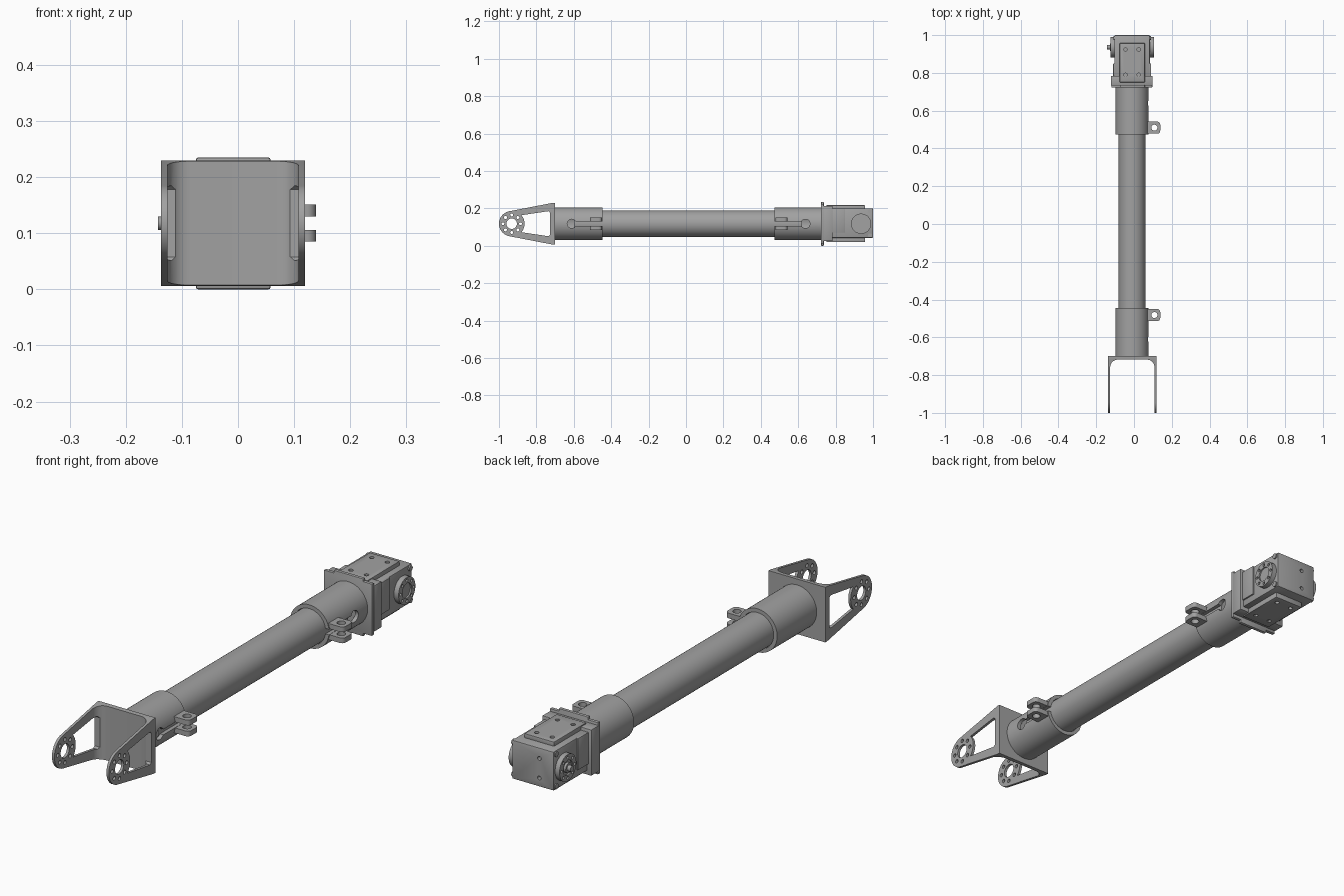
import bpy, bmesh
from math import pi, sin, cos, atan2, acos, hypot
from mathutils import Vector

cube = bpy.data.objects.get("Cube")
if cube:
    bpy.data.objects.remove(cube)

GREY = (0.36, 0.36, 0.36, 1)
metal = bpy.data.materials.new("plain grey")
metal.use_nodes = True
metal.diffuse_color = GREY
metal.node_tree.nodes["Principled BSDF"].inputs["Base Color"].default_value = GREY

CX, CZ = -0.01, 0.118          # long axis of the arm
FORK_Y, SERVO_Y = -0.932, 0.936  # pivot positions


def prism(name, pts, axis, lo, hi, bevel=0):
    """Extrude a 2D outline along an axis; outline axes are the other two in xyz order."""
    bm = bmesh.new()
    rings = []
    for d in (lo, hi):
        ring = []
        for p in pts:
            co = list(p)
            co.insert("xyz".index(axis), d)
            ring.append(bm.verts.new(co))
        rings.append(ring)
    a, b = rings
    bm.faces.new(a)
    bm.faces.new(b)
    for i in range(len(pts)):
        j = (i + 1) % len(pts)
        bm.faces.new((a[i], a[j], b[j], b[i]))
    bmesh.ops.recalc_face_normals(bm, faces=bm.faces)
    if bevel:
        bmesh.ops.bevel(bm, geom=bm.edges[:], offset=bevel, segments=2,
                        profile=0.5, affect="EDGES")
    mesh = bpy.data.meshes.new(name)
    bm.to_mesh(mesh)
    bm.free()
    mesh.materials.append(metal)
    ob = bpy.data.objects.new(name, mesh)
    bpy.context.collection.objects.link(ob)
    return ob


def arc(u, v, r, a0=0, a1=2 * pi, n=32, closed=True):
    steps = n if closed else n - 1
    return [(u + r * cos(a0 + (a1 - a0) * i / steps),
             v + r * sin(a0 + (a1 - a0) * i / steps)) for i in range(n)]


def cyl(name, axis, u, v, r, lo, hi, n=32):
    return prism(name, arc(u, v, r, n=n), axis, lo, hi)


def box(name, x0, x1, y0, y1, z0, z1, bevel=0):
    return prism(name, [(x0, y0), (x1, y0), (x1, y1), (x0, y1)], "z", z0, z1, bevel)


def boolean(ob, cutters, op="DIFFERENCE"):
    for c in cutters:
        mod = ob.modifiers.new("cut", "BOOLEAN")
        mod.operation, mod.solver, mod.object = op, "EXACT", c
        bpy.context.view_layer.update()
        deps = bpy.context.evaluated_depsgraph_get()
        mesh = bpy.data.meshes.new_from_object(ob.evaluated_get(deps))
        ob.modifiers.clear()
        ob.data = mesh
        bpy.data.objects.remove(c)
    return ob


def bolt_circle(y, r, hole, lo, hi):
    return [cyl("hole", "x", y + r * cos(k * pi / 4), CZ + r * sin(k * pi / 4),
                hole, lo, hi, 12) for k in range(8)]


# Tube
cyl("main_tube", "y", CX, CZ, 0.071, -0.6, 0.62, 64)

# Fork: U-shaped plan with filleted inside corners
L, R, T, F = -0.137, 0.119, 0.011, 0.04
back, inner = -0.70, -0.718
plan = [(L, -1.05), (L, back), (R, back), (R, -1.05), (R - T, -1.05)]
plan += arc(R - T - F, inner - F, F, 0, pi / 2, 9, False)
plan += arc(L + T + F, inner - F, F, pi / 2, pi, 9, False)
plan += [(L + T, -1.05)]
fork = prism("fork", plan, "z", 0, 0.24)

# Fork side outline: tapered, with a round end
HUB, HALF, ROOT = 0.068, 0.112, -0.71
span = ROOT - FORK_Y
tangent = atan2(HALF, span) + acos(HUB / hypot(span, HALF))
side = [(back + 0.01, CZ - HALF), (back + 0.01, CZ + HALF), (ROOT, CZ + HALF)]
side += arc(FORK_Y, CZ, HUB, tangent, 2 * pi - tangent, 32, False)
side += [(ROOT, CZ - HALF)]
boolean(fork, [prism("outline", side, "x", -0.3, 0.3)], "INTERSECT")

# Fork arm windows and hub holes
window = [(-0.727, CZ - 0.06), (-0.727, CZ + 0.06), (-0.735, CZ + 0.067)]
window += arc(FORK_Y, CZ, 0.069, 0.72, -0.72, 12, False)
window += [(-0.735, CZ - 0.067)]
boolean(fork, [prism("window", window, "x", -0.3, 0.3),
               cyl("bore", "x", FORK_Y, CZ, 0.028, -0.3, 0.3)]
        + bolt_circle(FORK_Y, 0.047, 0.008, -0.3, 0.3))


def clamp(prefix, closed_end, open_end):
    """Split sleeve with two drilled ears at its open end."""
    s = 1 if closed_end > open_end else -1
    lo, hi = sorted((closed_end, open_end))
    sleeve = cyl(prefix + "_sleeve", "y", CX, CZ, 0.088, lo, hi, 64)
    relief = open_end + s * 0.165
    bore = sorted((open_end - s * 0.05, closed_end - s * 0.06))
    slit = sorted((open_end - s * 0.05, relief))
    boolean(sleeve, [cyl("bore", "y", CX, CZ, 0.0725, *bore, 64),
                     box("slit", 0.03, 0.2, *slit, CZ - 0.011, CZ + 0.011),
                     cyl("relief", "x", relief, CZ, 0.024, 0.03, 0.2)])
    y0, y1 = sorted((open_end + s * 0.004, open_end + s * 0.068))
    ym, c = (y0 + y1) / 2, 0.016
    tab = [(0.064, y0)] + arc(0.139 - c, y0 + c, c, -pi / 2, 0, 6, False)
    tab += arc(0.139 - c, y1 - c, c, 0, pi / 2, 6, False) + [(0.064, y1)]
    for name, z in (("lower", CZ - 0.033), ("upper", CZ + 0.012)):
        ear = prism(f"{prefix}_{name}_ear", tab, "z", z, z + 0.021)
        boolean(ear, [cyl("hole", "z", 0.108, ym, 0.016, 0, 0.3, 24)])


clamp("front_clamp", -0.702, -0.446)
clamp("rear_clamp", 0.732, 0.474)

# Rear bracket: flange, tab and block
box("bracket_flange", -0.12, 0.097, 0.722, 0.737, 0.012, 0.224, 0.003)
box("bracket_tab", -0.075, 0.058, 0.722, 0.737, 0, 0.235, 0.004)
box("bracket_block", -0.123, 0.099, 0.733, 0.784, 0.025, 0.213, 0.004)

# Mounting plates above and below the actuator
for name, z0, z1 in (("top_plate", 0.195, 0.217), ("bottom_plate", 0.02, 0.045)):
    plate = box(name, -0.076, 0.057, 0.75, 0.957, z0, z1, 0.002)
    outer = z1 if z0 > CZ else z0
    boolean(plate, [cyl("hole", "z", x, y, 0.009, outer - 0.01, outer + 0.01, 16)
                    for x in (-0.045, 0.025) for y in (0.79, 0.924)])

# Actuator body with screw holes in its back face
body = box("actuator_body", -0.104, 0.084, 0.77, 1.0, 0.042, 0.2, 0.005)
boolean(body, [cyl("hole", "y", -0.04, z, 0.008, 0.98, 1.1, 16)
               for z in (CZ - 0.04, CZ + 0.04)])
for z in (0.056, 0.186):
    cyl("corner_screw", "x", 0.984, z, 0.011, -0.108, 0.09, 20)
for name, x0, x1 in (("left_side_panel", 0.08, 0.09), ("right_side_panel", -0.11, -0.1)):
    box(name, x0, x1, 0.775, 0.85, 0.07, 0.2, 0.003)

# Output discs on both sides
for name, x0, x1, face in (("left_output_disc", 0.08, 0.105, 0.105),
                           ("right_output_disc", -0.124, -0.1, -0.124)):
    disc = cyl(name, "x", SERVO_Y, CZ, 0.054, x0, x1, 48)
    boolean(disc, [cyl("recess", "x", SERVO_Y, CZ, 0.03, face - 0.006, face + 0.006)]
            + bolt_circle(SERVO_Y, 0.042, 0.006, face - 0.008, face + 0.008))
cyl("axle_boss", "x", SERVO_Y, CZ, 0.02, -0.128, -0.11, 24)
cyl("axle_screw", "x", SERVO_Y, CZ, 0.012, -0.143, -0.12, 24)

# Smooth the round surfaces and keep edges sharp
bpy.ops.object.select_all(action="DESELECT")
for ob in bpy.context.scene.objects:
    if ob.type == "MESH":
        ob.select_set(True)
        bpy.context.view_layer.objects.active = ob
bpy.ops.object.shade_smooth_by_angle(angle=0.6)
